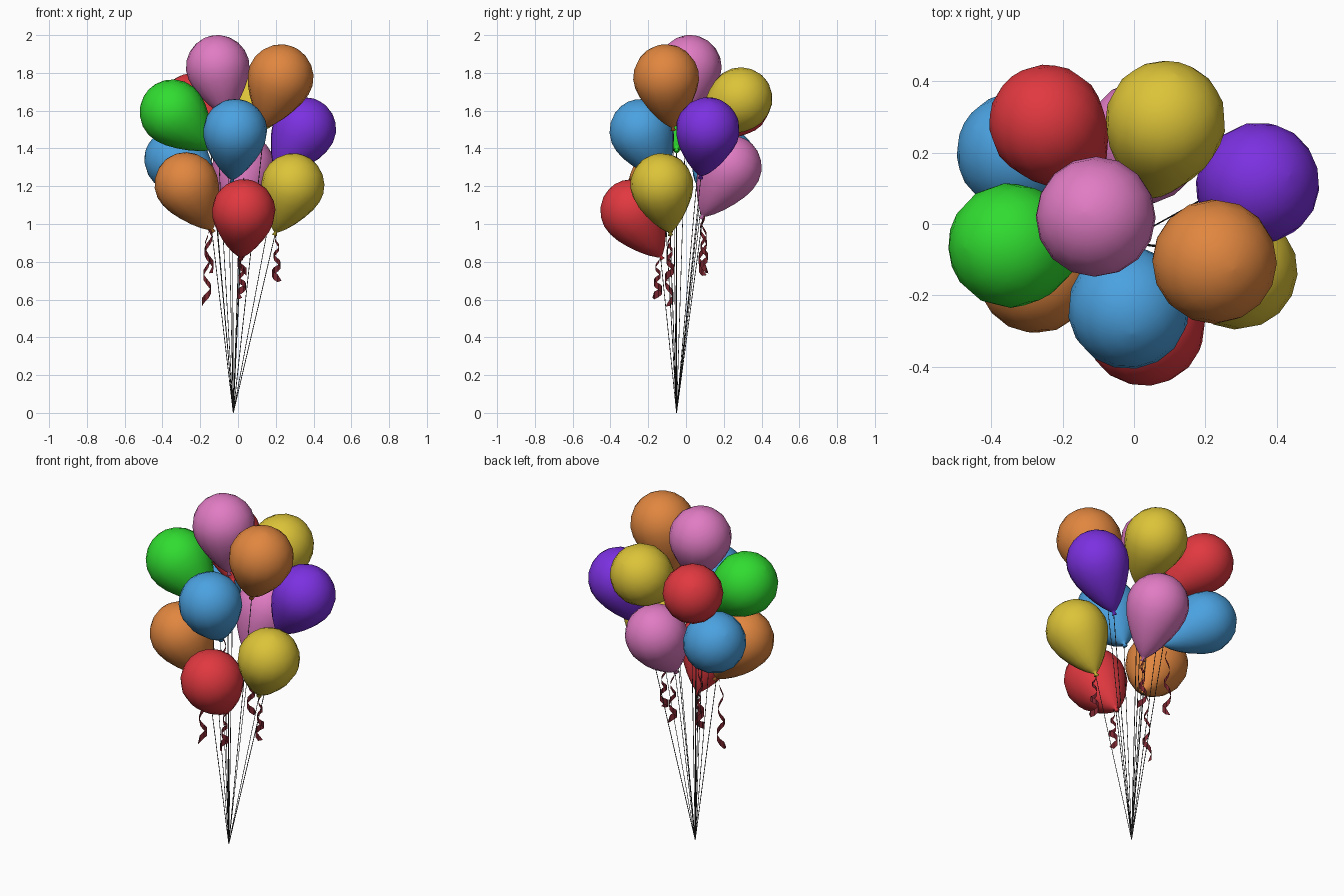
import bpy, bmesh, math
from mathutils import Vector

if "Cube" in bpy.data.objects:
    bpy.data.objects.remove(bpy.data.objects["Cube"])

BASE = Vector((-0.025, -0.05, 0.0))
COLORS = {
    "pink": (0.75, 0.2, 0.55), "orange": (0.75, 0.24, 0.05), "yellow": (0.72, 0.55, 0.04),
    "green": (0.03, 0.72, 0.03), "red": (0.75, 0.04, 0.05), "purple": (0.2, 0.03, 0.75),
    "blue": (0.07, 0.36, 0.75), "string": (0.06, 0.06, 0.06), "ribbon": (0.2, 0.02, 0.03),
}
MATS = {}
for key, c in COLORS.items():
    MATS[key] = bpy.data.materials.new(key)
    MATS[key].diffuse_color = (*c, 1)


def make(name, bm, mat, smooth=True):
    me = bpy.data.meshes.new(name)
    bmesh.ops.recalc_face_normals(bm, faces=bm.faces)
    bm.to_mesh(me)
    bm.free()
    me.materials.append(MATS[mat])
    for p in me.polygons:
        p.use_smooth = smooth
    ob = bpy.data.objects.new(name, me)
    bpy.context.collection.objects.link(ob)
    return ob


def lathe(name, profile, origin, axis, mat, segs=16):
    """Revolve (radius, height) points around an axis through origin."""
    rot = axis.to_track_quat('Z', 'Y')
    bm = bmesh.new()
    rings = []
    for r, h in profile:
        rings.append([bm.verts.new(origin + rot @ Vector((
            r * math.cos(math.tau * i / segs), r * math.sin(math.tau * i / segs), h)))
            for i in range(segs)])
    for a, b in zip(rings, rings[1:]):
        for i in range(segs):
            j = (i + 1) % segs
            bm.faces.new((a[i], a[j], b[j], b[i]))
    bm.faces.new(rings[0][::-1])
    bm.faces.new(rings[-1])
    return make(name, bm, mat)


def balloon(name, mat, head, tip, r):
    head, tip = Vector(head), Vector(tip)
    axis = head - tip
    L = axis.length
    # flared knot, tapered neck, then a round crown
    prof = [(0.014, -L - 0.02), (0.007, -L - 0.004)]
    prof += [(r * f, -L * h) for f, h in
             ((0.12, 0.98), (0.29, 0.88), (0.5, 0.72), (0.7, 0.53), (0.87, 0.33), (0.97, 0.14))]
    prof += [(r * math.cos(a), r * 1.01 * math.sin(a))
             for a in (math.radians(d) for d in (4, 22, 40, 58, 75, 89))]
    lathe(name, prof, head, axis, mat)
    # straight string down to the gathering point
    d = tip - BASE
    lathe(name + "_string", [(0.002, 0), (0.002, d.length)], BASE, d, "string", 4)


# name, colour, head centre, tip, radius
BALLOONS = [
    ("top_pink_balloon", "pink", (-0.107, 0.02, 1.83), (-0.06, 0.0, 1.575), 0.169),
    ("top_orange_balloon", "orange", (0.225, -0.105, 1.775), (0.14, -0.07, 1.515), 0.175),
    ("upper_yellow_balloon", "yellow", (0.088, 0.288, 1.66), (0.04, 0.08, 1.49), 0.169),
    ("upper_green_balloon", "green", (-0.345, -0.06, 1.59), (-0.145, -0.05, 1.40), 0.175),
    ("upper_red_balloon", "red", (-0.243, 0.283, 1.635), (-0.11, 0.11, 1.47), 0.163),
    ("middle_purple_balloon", "purple", (0.35, 0.115, 1.50), (0.21, 0.08, 1.26), 0.170),
    ("middle_blue_balloon", "blue", (-0.015, -0.235, 1.49), (-0.03, -0.12, 1.24), 0.171),
    ("back_blue_balloon", "blue", (-0.327, 0.2, 1.34), (-0.13, 0.09, 1.18), 0.169),
    ("back_pink_balloon", "pink", (0.03, 0.233, 1.30), (0.01, 0.09, 1.045), 0.169),
    ("lower_orange_balloon", "orange", (-0.273, -0.137, 1.21), (-0.14, -0.085, 0.975), 0.169),
    ("lower_red_balloon", "red", (0.03, -0.285, 1.067), (0.015, -0.135, 0.83), 0.169),
    ("lower_yellow_balloon", "yellow", (0.29, -0.128, 1.205), (0.2, -0.085, 0.96), 0.168),
]
for b in BALLOONS:
    balloon(*b)


def ribbon(name, x, y, z0, z1, phase):
    """Curled flat ribbon hanging from a knot, widening to a pointed end."""
    bm = bmesh.new()
    n = 18
    prev = None
    for i in range(n + 1):
        t = i / n
        a = phase + t * 2.6 * math.tau
        rad = 0.008 + 0.02 * t
        p = Vector((x + rad * math.cos(a), y + rad * math.sin(a), z0 + (z1 - z0) * t))
        w = 0.006 + 0.016 * t if i < n else 0.001
        pair = [bm.verts.new(p + Vector((0, 0, s * w))) for s in (1, -1)]
        if prev:
            bm.faces.new((prev[0], pair[0], pair[1], prev[1]))
        prev = pair
    make(name, bm, "ribbon", False)


# ribbons under the lower balloons
ribbon("left_ribbon", -0.165, -0.09, 0.96, 0.565, 0.0)
ribbon("front_ribbon", 0.02, -0.15, 0.82, 0.61, 1.0)
ribbon("right_ribbon", 0.205, -0.085, 0.94, 0.70, 2.0)
ribbon("back_ribbon", 0.02, 0.095, 1.03, 0.73, 3.0)
ribbon("back_left_ribbon", -0.155, 0.09, 1.15, 0.74, 4.0)

for m in bpy.data.materials:
    if m.users and not m.is_grease_pencil:
        m.use_nodes = True
        m.node_tree.nodes["Principled BSDF"].inputs["Base Color"].default_value = m.diffuse_color
